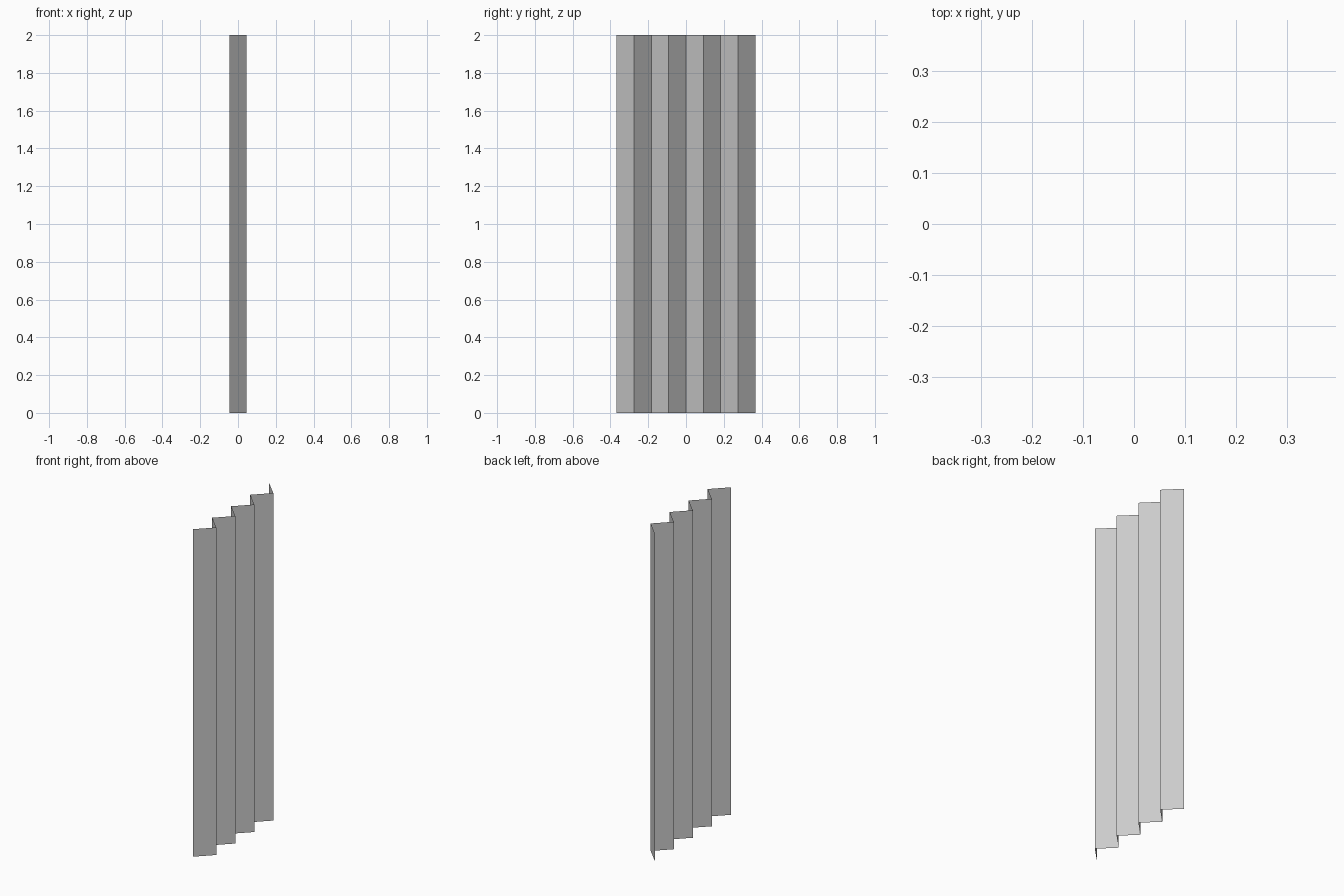
import bpy
import bmesh

if "Cube" in bpy.data.objects:
    bpy.data.objects.remove(bpy.data.objects["Cube"])

PANELS = 8
HALF_DEPTH = 0.046
HALF_WIDTH = 0.367
HEIGHT = 2.0

# Folding screen: zigzag fold line extruded upward into thin flat panels
bm = bmesh.new()
step = 2 * HALF_WIDTH / PANELS
folds = [bm.verts.new((HALF_DEPTH if i % 2 else -HALF_DEPTH, -HALF_WIDTH + i * step, 0))
         for i in range(PANELS + 1)]
edges = [bm.edges.new(pair) for pair in zip(folds, folds[1:])]
result = bmesh.ops.extrude_edge_only(bm, edges=edges)
top = [v for v in result["geom"] if isinstance(v, bmesh.types.BMVert)]
bmesh.ops.translate(bm, verts=top, vec=(0, 0, HEIGHT))

# Panels face the +x side
bm.normal_update()
bmesh.ops.reverse_faces(bm, faces=[f for f in bm.faces if f.normal.x < 0])

mesh = bpy.data.meshes.new("folding_screen")
bm.to_mesh(mesh)
bm.free()
screen = bpy.data.objects.new("folding_screen", mesh)
bpy.context.collection.objects.link(screen)
